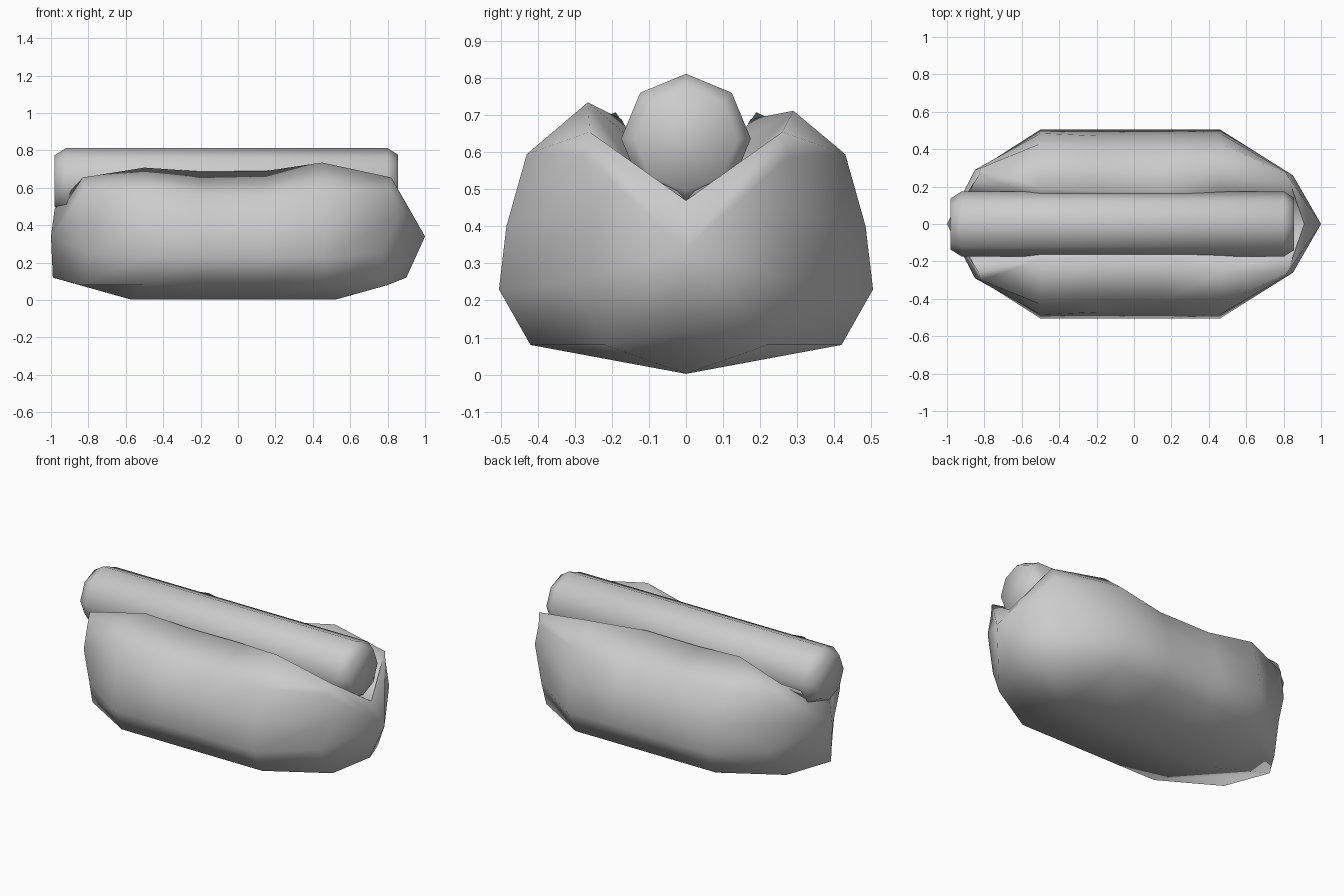
import bpy, bmesh, math

if "Cube" in bpy.data.objects:
    bpy.data.objects.remove(bpy.data.objects["Cube"])


def finish(name, bm, angle):
    bmesh.ops.remove_doubles(bm, verts=bm.verts, dist=0.0005)
    bmesh.ops.recalc_face_normals(bm, faces=bm.faces)
    mesh = bpy.data.meshes.new(name)
    bm.to_mesh(mesh)
    bm.free()
    ob = bpy.data.objects.new(name, mesh)
    bpy.context.collection.objects.link(ob)
    bpy.ops.object.select_all(action='DESELECT')
    ob.select_set(True)
    bpy.context.view_layer.objects.active = ob
    bpy.ops.object.shade_smooth_by_angle(angle=math.radians(angle))
    return ob


# Bun: half sections (x, y, z) from the keel, round the side, over the lip, to the groove
def middle(x, keel_x, lip_y, lip_z, sink=0.0):
    return [(keel_x, 0, 0.002), (x, 0.42, 0.08), (x, 0.505, 0.23), (x, 0.485 - sink / 3, 0.40),
            (x, 0.43 - sink / 2, 0.595 - sink), (x, lip_y, lip_z), (x, 0.14, 0.63), (x, 0, 0.46)]


left_end = [(-0.99, 0, 0.12), (-0.84, 0.22, 0.08), (-0.79, 0.32, 0.25), (-0.85, 0.29, 0.43),
            (-0.82, 0.30, 0.58), (-0.83, 0.26, 0.655), (-0.91, 0.14, 0.54), (-0.98, 0, 0.49)]
right_end = [(0.90, 0, 0.12), (0.80, 0.22, 0.08), (0.77, 0.31, 0.25), (0.85, 0.26, 0.45),
             (0.81, 0.28, 0.59), (0.82, 0.26, 0.655), (0.87, 0.14, 0.55), (0.91, 0, 0.47)]
sections = [left_end, middle(-0.5, -0.57, 0.19, 0.708), middle(-0.2, -0.2, 0.175, 0.687, 0.04),
            middle(0.15, 0.15, 0.175, 0.69, 0.04), middle(0.46, 0.52, 0.29, 0.712), right_end]

bm = bmesh.new()
for side in (-1, 1):
    rows = [[bm.verts.new((x, side * y, z)) for x, y, z in s] for s in sections]
    if side == -1:
        rows[4][5].co = (0.45, -0.265, 0.735)     # the front lip peaks a little higher
    for a, b in zip(rows, rows[1:]):
        for i in range(7):
            bm.faces.new((a[i], a[i + 1], b[i + 1], b[i]))
    # pointed ends
    for r, tip in ((rows[0], (-1, 0, 0.34)), (rows[-1], (1, 0, 0.34))):
        t = bm.verts.new(tip)
        for i in range(5):
            bm.faces.new((t, r[i], r[i + 1]))
        bm.faces.new((t, r[5], r[7]))
        bm.faces.new((r[5], r[6], r[7]))
finish("bun", bm, 100)

# Sausage: eight-sided bar with chamfered ends, lying in the groove
bm = bmesh.new()
rings = []
for x, r in ((-0.98, 0.137), (-0.92, 0.175), (0.80, 0.175), (0.855, 0.140)):
    rings.append([bm.verts.new((x, r * math.sin(k * math.pi / 4), 0.637 + r * math.cos(k * math.pi / 4)))
                  for k in range(8)])
for a, b in zip(rings, rings[1:]):
    for k in range(8):
        n = (k + 1) % 8
        bm.faces.new((a[k], a[n], b[n], b[k]))
bm.faces.new(rings[0])
bm.faces.new(rings[-1])
finish("sausage", bm, 60)
